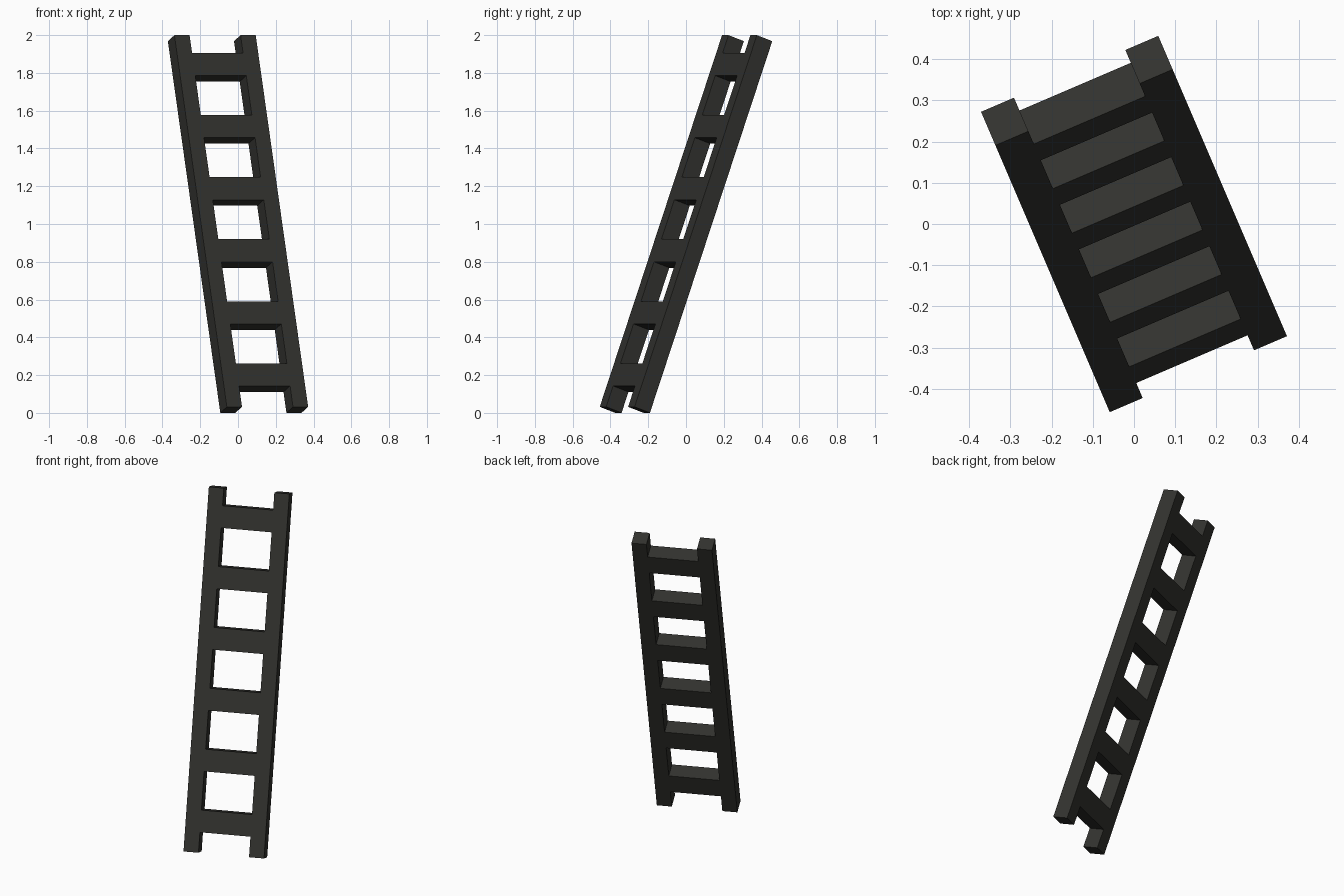
import bpy
from math import radians
from mathutils import Matrix

if "Cube" in bpy.data.objects:
    bpy.data.objects.remove(bpy.data.objects["Cube"])

WIDTH, LENGTH, THICK = 0.468, 2.09, 0.094   # overall ladder size before leaning
RAIL_W = 0.087
RUNG_H, PITCH, TOP_RUNG_Z = 0.127, 0.349, 0.881

# Lean the ladder back, turn it about z and lift it onto the floor
POSE = (Matrix.Translation((0, 0, 1.0))
        @ Matrix.Rotation(radians(23.2), 4, 'Z')
        @ Matrix.Rotation(radians(-19.7), 4, 'X'))

dark = bpy.data.materials.new("dark_wood")
dark.diffuse_color = (0.032, 0.032, 0.028, 1)
dark.use_nodes = True
dark.node_tree.nodes["Principled BSDF"].inputs["Base Color"].default_value = dark.diffuse_color


def block(name, centre, size):
    bpy.ops.mesh.primitive_cube_add(size=1)
    ob = bpy.context.object
    ob.name = name
    ob.data.transform(POSE @ Matrix.Translation(centre) @ Matrix.Diagonal((*size, 1)))
    ob.data.materials.append(dark)
    return ob


# Side rails
for side, label in ((-1, "left"), (1, "right")):
    block(f"{label}_rail", (side * (WIDTH - RAIL_W) / 2, 0, 0), (RAIL_W, THICK, LENGTH))

# Rungs, flush with the rails
for i in range(6):
    block(f"rung_{i + 1}", (0, 0, TOP_RUNG_Z - i * PITCH),
          (WIDTH - 2 * RAIL_W, THICK, RUNG_H))
